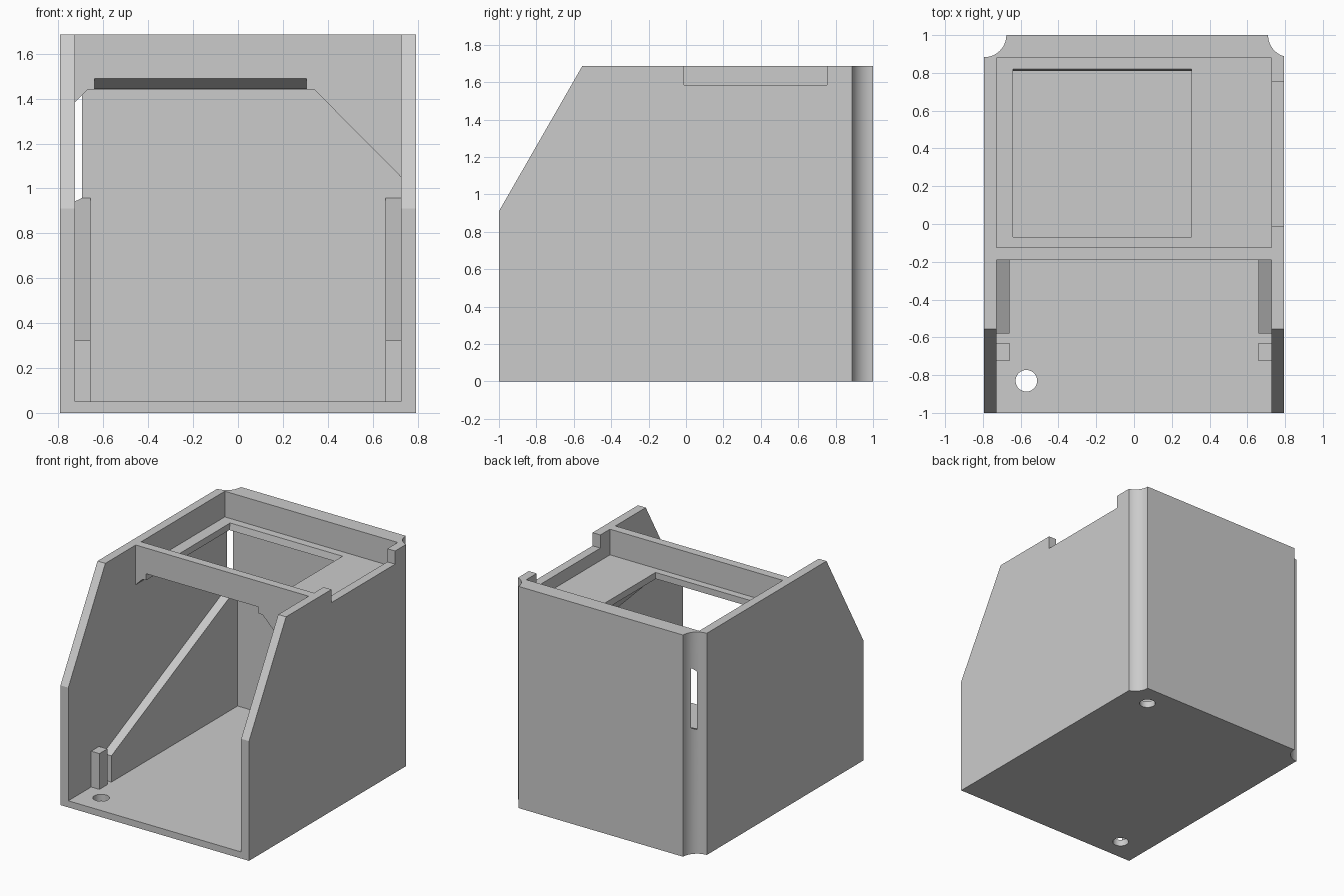
import bpy, bmesh
from mathutils import Vector

if "Cube" in bpy.data.objects:
    bpy.data.objects.remove(bpy.data.objects["Cube"])

W, T = 0.793, 0.066          # half width, wall thickness
IN = W - T                   # inner half width
TOP, FLOOR, SHELF = 1.685, 0.05, 1.49
BACK_IN = 0.935

grey = bpy.data.materials.new("plain grey")
grey.use_nodes = True
grey.diffuse_color = (0.6, 0.6, 0.6, 1)
grey.node_tree.nodes["Principled BSDF"].inputs["Base Color"].default_value = (0.6, 0.6, 0.6, 1)


def prism(name, axis, points, lo, hi):
    """Extrude a 2D outline along the x or y axis."""
    bm = bmesh.new()
    place = (lambda a, b: (lo, a, b)) if axis == "x" else (lambda a, b: (a, lo, b))
    face = bm.faces.new([bm.verts.new(place(a, b)) for a, b in points])
    ext = bmesh.ops.extrude_face_region(bm, geom=[face])
    step = Vector((hi - lo, 0, 0) if axis == "x" else (0, hi - lo, 0))
    bmesh.ops.translate(bm, vec=step, verts=[v for v in ext["geom"] if isinstance(v, bmesh.types.BMVert)])
    return finish(name, bm)


def box(name, x, y, z):
    return prism(name, "x", [(y[0], z[0]), (y[1], z[0]), (y[1], z[1]), (y[0], z[1])], *x)


def rod(name, x, y, radius, lo, hi, sides):
    bm = bmesh.new()
    bmesh.ops.create_cone(bm, cap_ends=True, segments=sides, radius1=radius, radius2=radius, depth=hi - lo)
    bmesh.ops.translate(bm, vec=(x, y, (lo + hi) / 2), verts=bm.verts)
    return finish(name, bm)


def finish(name, bm):
    bmesh.ops.recalc_face_normals(bm, faces=bm.faces)
    mesh = bpy.data.meshes.new(name)
    bm.to_mesh(mesh)
    bm.free()
    mesh.materials.append(grey)
    obj = bpy.data.objects.new(name, mesh)
    bpy.context.collection.objects.link(obj)
    return obj


def carve(obj, cutters):
    """Subtract every cutter and bake the result."""
    for c in cutters:
        mod = obj.modifiers.new("cut", "BOOLEAN")
        mod.operation, mod.solver, mod.object = "DIFFERENCE", "EXACT", c
    graph = bpy.context.evaluated_depsgraph_get()
    mesh = bpy.data.meshes.new_from_object(obj.evaluated_get(graph))
    obj.modifiers.clear()
    obj.data = mesh


# Solid outer block with the sloped front
body = prism("housing", "x", [(-1, 0), (1, 0), (1, TOP), (-0.555, TOP), (-1, 0.91)], -W, W)

# Round grooves down the two rear corners
grooves = [rod("groove_cutter", x, 1, 0.117, -0.1, 1.8, 64) for x in (-W, 0.827)]

cutters = grooves + [
    # Main cavity, with sloped supports under the shelf
    prism("cavity_cutter", "y", [(-IN, FLOOR), (IN, FLOOR), (IN, 1.05), (0.34, 1.44),
                                 (-0.67, 1.44), (-IN, 1.383)], -1.1, BACK_IN),
    # Open space ahead of the cross beam
    box("front_cutter", (-IN, IN), (-1.2, -0.19), (FLOOR, 1.8)),
    # Shallow tray above the shelf
    box("tray_cutter", (-IN, IN), (-0.125, 0.88), (SHELF, 1.8)),
    # Window through the shelf with a slanted relief under the beam
    prism("window_cutter", "x", [(-0.2, 1.494), (-0.07, 1.442), (-0.07, 1.55), (0.832, 1.55),
                                 (0.802, 1.4), (-0.2, 1.4)], -0.64, 0.305),
    # Notch in the left wall
    box("notch_cutter", (IN - 0.01, W + 0.1), (-0.01, 0.755), (1.585, 1.8)),
    # Floor holes
    rod("hole_cutter", -0.57, -0.83, 0.057, -0.1, 0.2, 48),
    rod("hole_cutter", 0.57, 0.83, 0.057, -0.1, 0.2, 48),
]
carve(body, cutters)
parts = [body]

# Sloped guide rails and small stop posts on both inner walls
for side, sign in (("left", 1), ("right", -1)):
    x = sorted((sign * 0.658, sign * (IN + 0.02)))
    rail = prism(side + "_rail", "x", [(-0.58, 0.03), (0.95, 0.03), (0.95, 0.965), (-0.58, 0.25)], *x)
    carve(rail, grooves)
    post = box(side + "_post", x, (-0.725, -0.63), (0.03, 0.322))
    parts += [rail, post]

for c in cutters:
    bpy.data.objects.remove(c)

# Smooth the round surfaces, keep corners sharp
bpy.ops.object.select_all(action="DESELECT")
for p in parts:
    p.select_set(True)
bpy.context.view_layer.objects.active = body
bpy.ops.object.shade_smooth_by_angle(angle=0.5)
